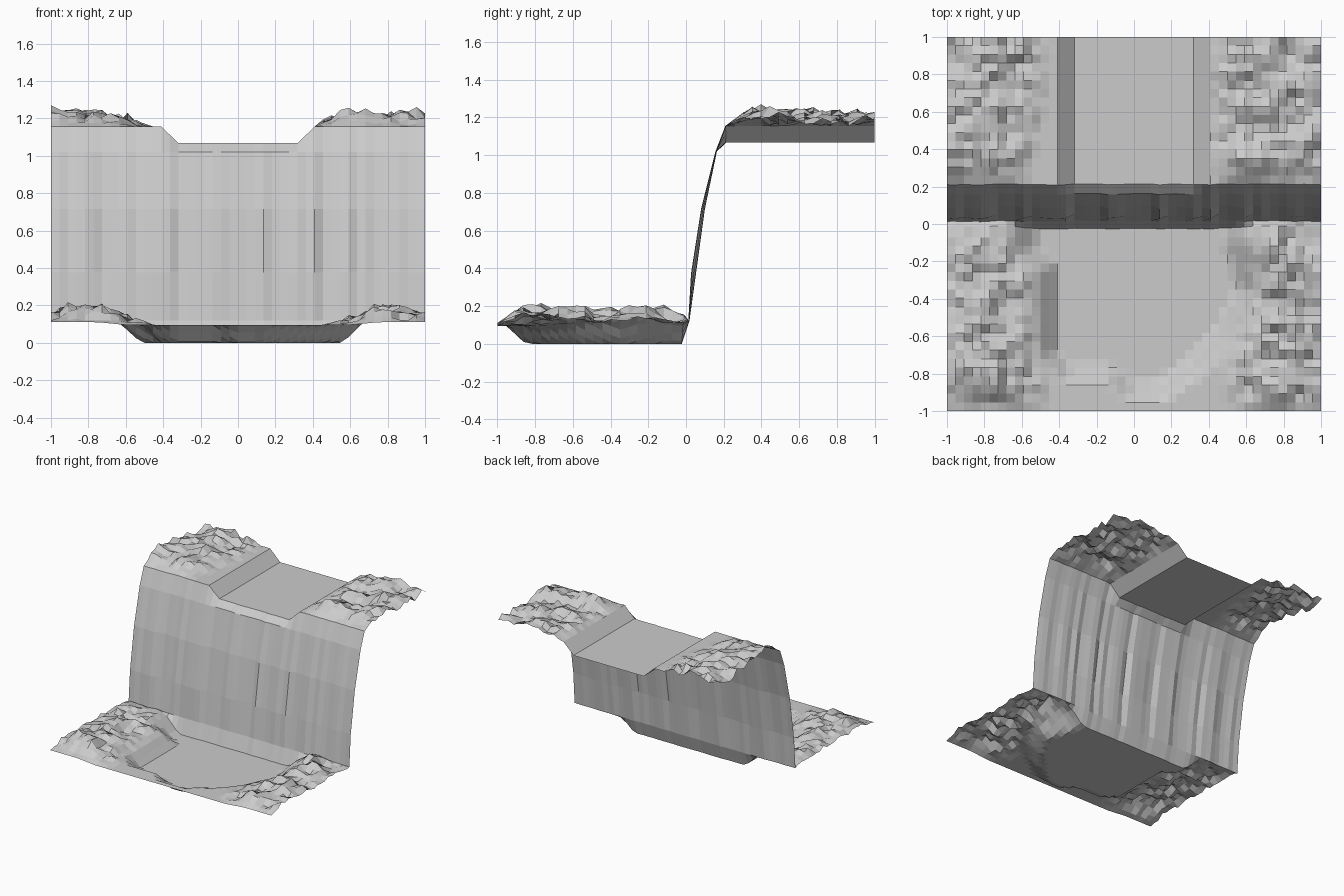
import bpy, random
from mathutils import Vector, noise
from mathutils.geometry import intersect_point_line

if "Cube" in bpy.data.objects:
    bpy.data.objects.remove(bpy.data.objects["Cube"])

random.seed(4)
NX = 44
POOL = [Vector(p) for p in (
    (-.52, .3), (-.52, -.12), (-.41, -.2), (-.41, -.68), (-.33, -.76),
    (-.1, -.76), (0, -.85), (.12, -.85), (.3, -.72), (.45, -.55),
    (.56, -.35), (.48, -.1), (.5, .3))]


def ramp(v, a, b):
    return max(0.0, min(1.0, (v - a) / (b - a)))


def pool_distance(x, y):
    """Distance outside the pool outline, zero inside it."""
    p, inside, best = Vector((x, y)), False, 9.0
    for a, b in zip(POOL, POOL[1:] + POOL[:1]):
        if (a.y > y) != (b.y > y) and x < a.x + (y - a.y) * (b.x - a.x) / (b.y - a.y):
            inside = not inside
        q, t = intersect_point_line(p, a, b)
        q = a.lerp(b, max(0.0, min(1.0, t)))
        best = min(best, (p - Vector((q.x, q.y))).length)
    return 0.0 if inside else best


def rocks(x, y, seed):
    """Craggy relief: broad mounds, small lumps and jitter at each vertex."""
    n = noise.noise(Vector((x * 4.5, y * 4.5, seed)))
    m = noise.noise(Vector((x * 10, y * 10, seed + 5)))
    return max(0.0, min(0.115, .052 + .07 * n + .045 * m + random.uniform(-.024, .024)))


def lower_height(x, y):
    d = pool_distance(x, y)
    z = .095 * ramp(d, 0, .1) + .015 * ramp(abs(x), .6, .75)
    fade = ramp(d, .08, .22) * ramp(abs(x), .45, .62) * ramp(y, -1.0, -.87)
    fade *= .35 + .65 * ramp(-y, -.02, .12)
    fade *= 1 - .5 * ramp(abs(x), .9, 1)
    return z + rocks(x, y, 2.3) * fade


def upper_height(x, y):
    z = 1.067 + .088 * ramp(abs(x), .318, .409)
    start = .41 if x > 0 else .45 + .1 * ramp(.65 - y, 0, .3)
    fade = ramp(abs(x), start, start + .13) * ramp(y, .21, .36)
    return z + rocks(x, y, 7.7) * fade


# Rows run from the front shore, up the cliff and to the back of the plateau
xs = [-1 + 2 * i / NX for i in range(NX + 1)]
wobble = [random.uniform(-.009, .009) for _ in xs]
rows = []
for j in range(22):
    y = -1 + .975 * j / 21
    row = []
    for i, x in enumerate(xs):
        yy = y
        z = lower_height(x, y)
        if j == 21:
            yy += .1 * min(z, .13) + wobble[i] * .3
        row.append((x, yy, z))
    rows.append(row)

# Cliff face with slightly uneven vertical strips
for y, z, amount in ((.015, .12, .4), (.04, .375, 1.7), (.09, .715, 1.3), (.16, 1.02, .5)):
    rows.append([(x, y + w * amount, z) for x, w in zip(xs, wobble)])

for j in range(18):
    y = .212 + .788 * j / 17
    rows.append([(x, y + (wobble[i] * .4 if j == 0 else 0), upper_height(x, y))
                 for i, x in enumerate(xs)])

# Join the rows into one open terrain sheet
n = NX + 1
verts = [v for row in rows for v in row]
faces = [(j * n + i, j * n + i + 1, (j + 1) * n + i + 1, (j + 1) * n + i)
         for j in range(len(rows) - 1) for i in range(NX)]
mesh = bpy.data.meshes.new("waterfall_terrain")
mesh.from_pydata(verts, [], faces)
mesh.update()
bpy.context.collection.objects.link(bpy.data.objects.new("waterfall_terrain", mesh))
